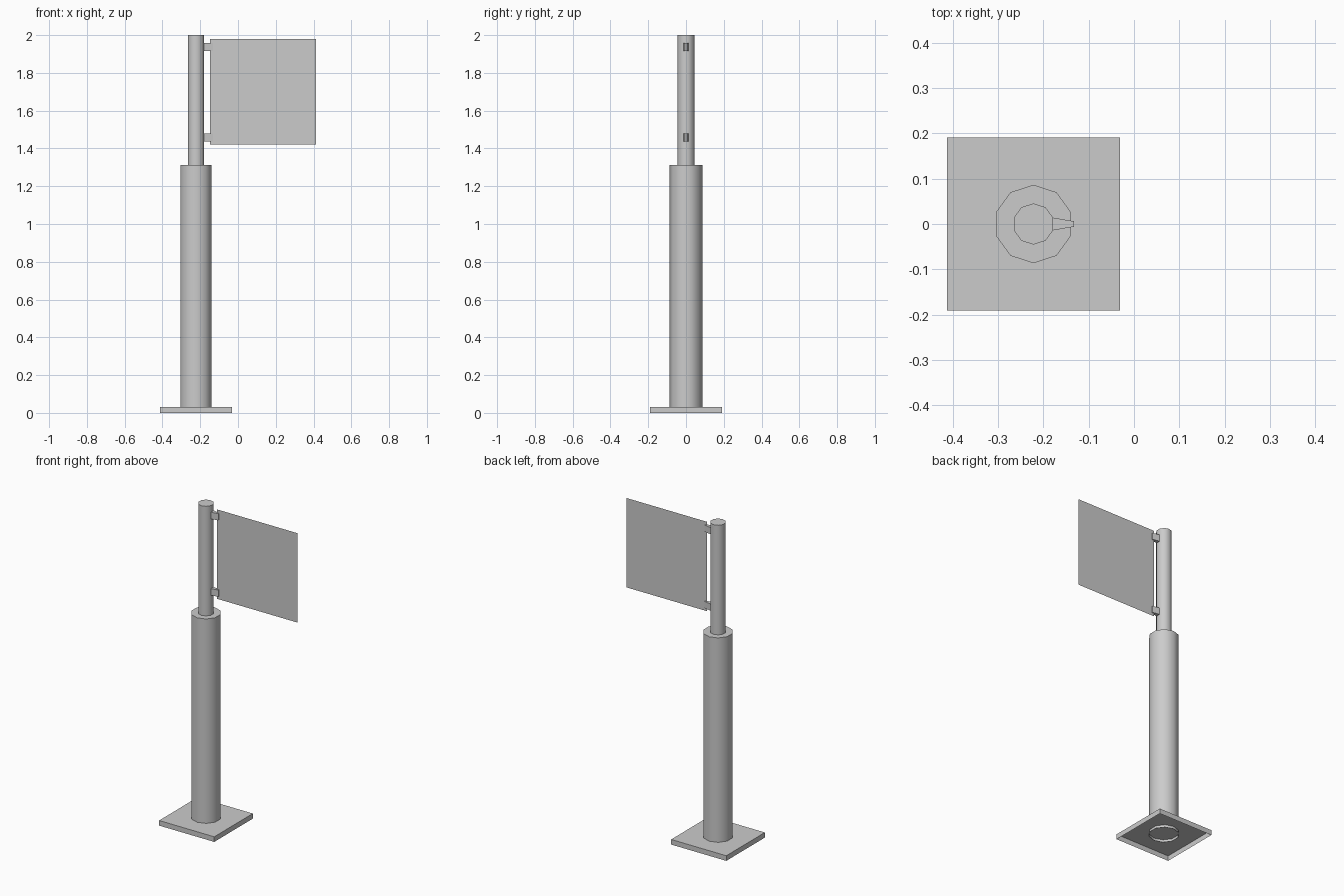
import bpy, bmesh, math

if "Cube" in bpy.data.objects:
    bpy.data.objects.remove(bpy.data.objects["Cube"])

grey = bpy.data.materials.new("plain grey")
grey.diffuse_color = (0.6, 0.6, 0.6, 1)
grey.use_nodes = True
grey.node_tree.nodes["Principled BSDF"].inputs["Base Color"].default_value = grey.diffuse_color
PX = -0.222  # pole axis x


def make(name, verts, faces, smooth=False):
    me = bpy.data.meshes.new(name)
    me.from_pydata(verts, [], faces)
    me.materials.append(grey)
    ob = bpy.data.objects.new(name, me)
    bpy.context.collection.objects.link(ob)
    if smooth:
        bpy.ops.object.select_all(action='DESELECT')
        ob.select_set(True)
        bpy.context.view_layer.objects.active = ob
        bpy.ops.object.shade_smooth_by_angle(angle=math.radians(40))
    return ob


def prism(name, lower, upper, z0, z1, smooth=False, bottom=True):
    """Join a lower and an upper outline (both counter-clockwise)."""
    n = len(lower)
    verts = [(x, y, z0) for x, y in lower] + [(x, y, z1) for x, y in upper]
    faces = [(i, (i + 1) % n, n + (i + 1) % n, n + i) for i in range(n)]
    faces.append(tuple(range(n, 2 * n)))
    if bottom:
        faces.append(tuple(reversed(range(n))))
    return make(name, verts, faces, smooth)


def decagon(r):
    return [(PX + r * math.cos(math.radians(90 + 36 * i)),
             r * math.sin(math.radians(90 + 36 * i))) for i in range(10)]


# base plate, open underneath
h = 0.191
square = [(PX - h, -h), (PX + h, -h), (PX + h, h), (PX - h, h)]
prism("base_plate", square, square, 0, 0.032, bottom=False)

# stepped pole, thick below and thin above
prism("lower_pole", decagon(0.0865), decagon(0.0865), 0.016, 1.313, True, bottom=False)
prism("upper_pole", decagon(0.0455), decagon(0.0455), 1.313, 2.0, True, bottom=False)

# tapered brackets holding the flag
wedge = [(-0.179, -0.014), (-0.132, -0.006), (-0.132, 0.006), (-0.179, 0.014)]
for name, z in (("lower_bracket", 1.459), ("upper_bracket", 1.938)):
    prism(name, wedge, wedge, z - 0.021, z + 0.021)

# thin flag sheet
make("flag", [(-0.147, 0, 1.42), (0.413, 0, 1.42), (0.413, 0, 1.98), (-0.147, 0, 1.98)],
     [(0, 1, 2, 3)])
